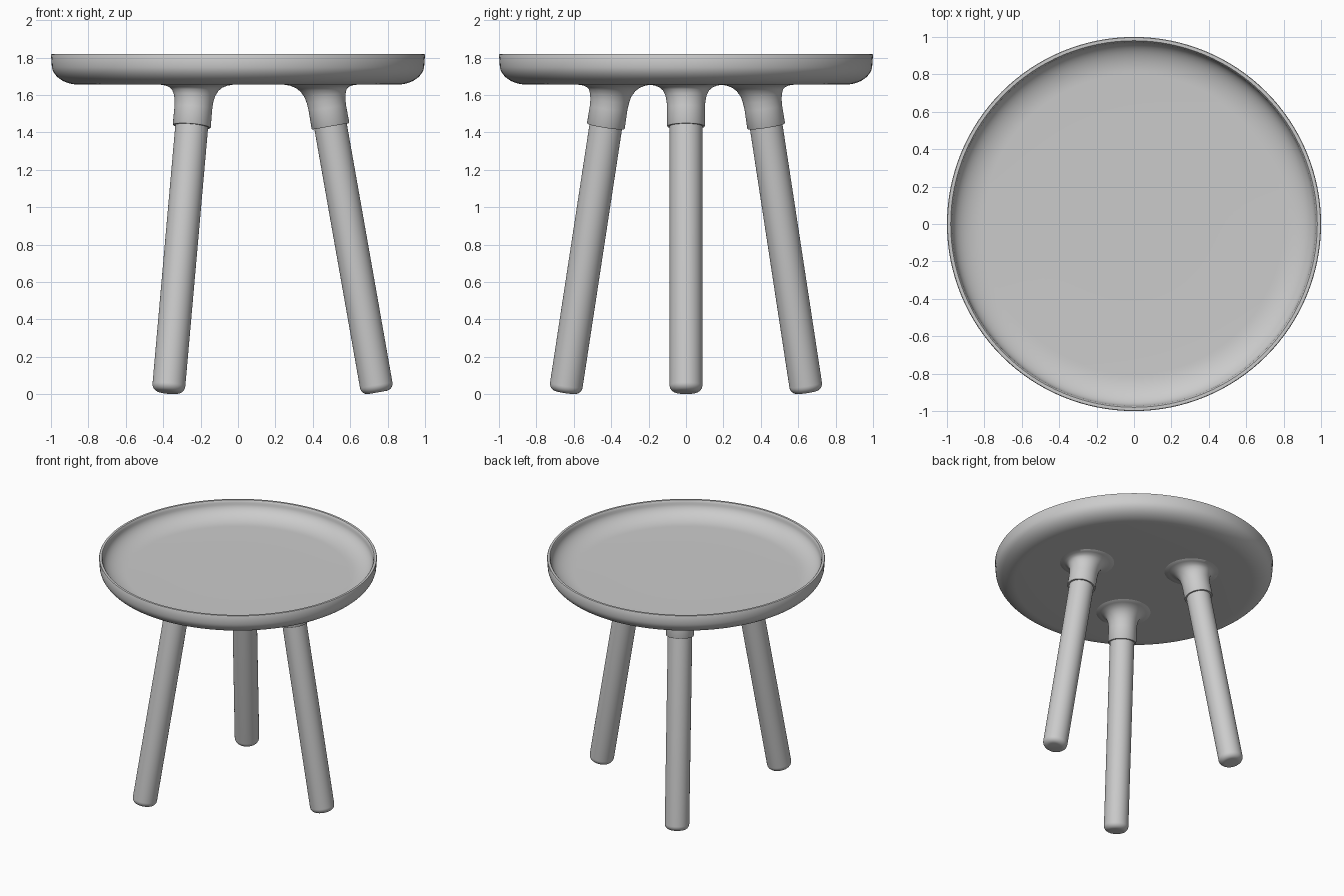
import bpy
import bmesh
from math import sin, cos, pi, radians
from mathutils import Vector, Matrix

if "Cube" in bpy.data.objects:
    bpy.data.objects.remove(bpy.data.objects["Cube"], do_unlink=True)

grey = bpy.data.materials.new("plain_grey")
grey.use_nodes = True
COLOUR = (0.6, 0.6, 0.6, 1)
grey.diffuse_color = COLOUR
grey.node_tree.nodes["Principled BSDF"].inputs["Base Color"].default_value = COLOUR

TILT = radians(10)      # outward splay of the legs
LEG_R = 0.088
JOINT = Vector((0.495, 0, 1.432))   # leg axis at the collar's lower edge
AXIS = Vector((-sin(TILT), 0, cos(TILT)))


def ring(centre, radius, tilt=0.0, count=64):
    """Circle of points, leaning by tilt about y."""
    turn = Matrix.Rotation(-tilt, 3, "Y")
    return [centre + turn @ Vector((radius * cos(2 * pi * i / count),
                                    radius * sin(2 * pi * i / count), 0))
            for i in range(count)]


def loft(name, rings, angle=0.0):
    """Skin a stack of rings, cap both ends and turn the part about z."""
    bm = bmesh.new()
    loops = [[bm.verts.new(p) for p in r] for r in rings]
    for a, b in zip(loops, loops[1:]):
        for i in range(len(a)):
            j = (i + 1) % len(a)
            bm.faces.new((a[i], a[j], b[j], b[i]))
    bm.faces.new(loops[0])
    bm.faces.new(loops[-1])
    bmesh.ops.recalc_face_normals(bm, faces=bm.faces)
    bm.transform(Matrix.Rotation(angle, 4, "Z"))
    mesh = bpy.data.meshes.new(name)
    bm.to_mesh(mesh)
    bm.free()
    obj = bpy.data.objects.new(name, mesh)
    bpy.context.collection.objects.link(obj)
    mesh.materials.append(grey)
    bpy.ops.object.select_all(action="DESELECT")
    obj.select_set(True)
    bpy.context.view_layer.objects.active = obj
    bpy.ops.object.shade_smooth_by_angle(angle=radians(40))
    return obj


def arc(r, z, a, b, start, end, steps=12):
    """Elliptical arc of (radius, height) pairs."""
    angles = [radians(start + (end - start) * i / steps) for i in range(steps + 1)]
    return [(r + a * cos(t), z + b * sin(t)) for t in angles]


# Dished round top: underside, rounded outer wall, thin lip, inner wall, floor
profile = [(0.4, 1.655)]
profile += arc(0.85, 1.76, 0.146, 0.105, -90, 0)
profile += [(1.0, 1.815), (0.997, 1.82), (0.98, 1.82), (0.976, 1.815)]
profile += arc(0.80, 1.80, 0.172, 0.105, 0, -90)
profile += [(0.4, 1.694)]
loft("tray_top", [ring(Vector((0, 0, z)), r, count=128) for r, z in profile])


# Flared collars: height, radius, share of leg tilt, inward shift
COLLAR = [(1.432, 0.08, 1, 0), (1.432, 0.099, 1, 0), (1.437, 0.102, 1, 0),
          (1.53, 0.101, 0.9, 0), (1.57, 0.104, 0.75, 0), (1.60, 0.111, 0.55, 0),
          (1.625, 0.124, 0.3, 0.004), (1.64, 0.141, 0.12, 0.008),
          (1.65, 0.165, 0.03, 0.012), (1.655, 0.195, 0, 0.015),
          (1.66, 0.2, 0, 0.015)]


def axis_point(z):
    return JOINT + AXIS * ((z - JOINT.z) / AXIS.z)


# Leg with a rounded foot, measured down its own axis
ROUND = 0.04
FOOT = axis_point(0.0095)
leg_profile = arc(LEG_R - ROUND, ROUND, ROUND, ROUND, -90, 0, 8)
leg_profile.append((LEG_R, (axis_point(1.6) - FOOT).length))

for side, angle in (("left", 0), ("front_right", -120), ("back_right", 120)):
    turn = radians(angle)
    loft(side + "_collar",
         [ring(axis_point(z) - Vector((shift, 0, 0)), r, TILT * k)
          for z, r, k, shift in COLLAR], turn)
    loft(side + "_leg",
         [ring(FOOT + AXIS * h, r, TILT) for r, h in leg_profile], turn)
